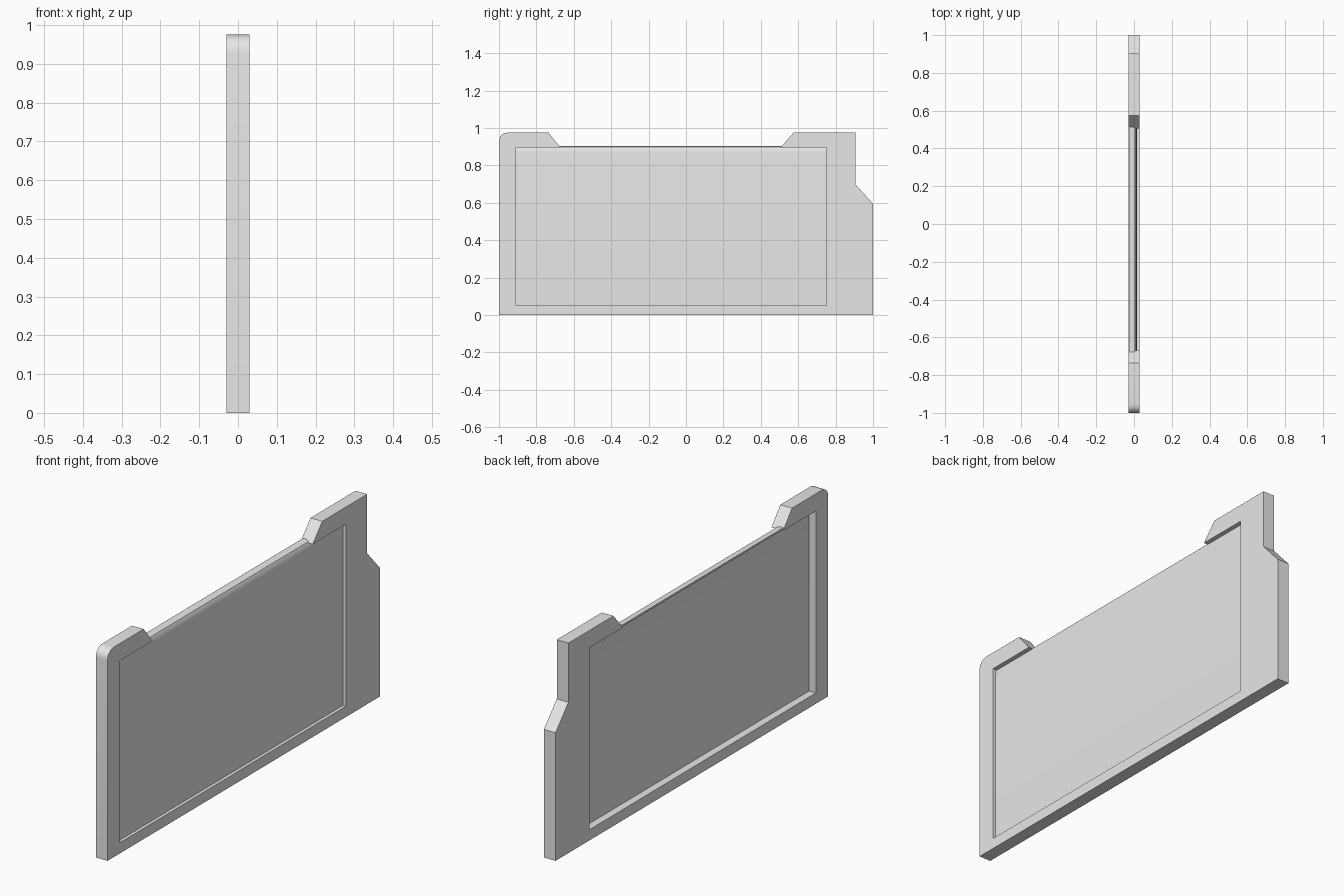
import bpy, bmesh
from math import radians, sin, cos
from mathutils import Vector

cube = bpy.data.objects.get("Cube")
if cube:
    bpy.data.objects.remove(cube, do_unlink=True)

GREY = (0.8, 0.8, 0.8, 1.0)
grey = bpy.data.materials.new("light grey")
grey.use_nodes = True
grey.diffuse_color = GREY
grey.node_tree.nodes["Principled BSDF"].inputs["Base Color"].default_value = GREY


def extrude_profile(name, points, offset):
    """Closed profile swept along an offset into a solid part."""
    bm = bmesh.new()
    face = bm.faces.new([bm.verts.new(p) for p in points])
    swept = bmesh.ops.extrude_face_region(bm, geom=[face], use_keep_orig=True)
    moved = [g for g in swept["geom"] if isinstance(g, bmesh.types.BMVert)]
    bmesh.ops.translate(bm, verts=moved, vec=Vector(offset))
    bmesh.ops.recalc_face_normals(bm, faces=bm.faces)
    mesh = bpy.data.meshes.new(name)
    bm.to_mesh(mesh)
    bm.free()
    mesh.materials.append(grey)
    obj = bpy.data.objects.new(name, mesh)
    bpy.context.collection.objects.link(obj)
    bpy.ops.object.select_all(action="DESELECT")
    obj.select_set(True)
    bpy.context.view_layer.objects.active = obj
    bpy.ops.object.shade_smooth_by_angle(angle=radians(35))
    return obj


# Frame: one open-topped outline with two sloped tabs and a notched back edge
radius = 0.045
corner = [(-1 + radius - radius * sin(radians(a)),
           0.975 - radius + radius * cos(radians(a))) for a in range(0, 91, 15)]
outline = [(-1, 0), (1, 0), (1, 0.595), (0.905, 0.70), (0.905, 0.975),
           (0.575, 0.975), (0.505, 0.895), (0.75, 0.895), (0.75, 0.05),
           (-0.91, 0.05), (-0.91, 0.895), (-0.67, 0.895), (-0.735, 0.975)] + corner
extrude_profile("frame", [(-0.03, y, z) for y, z in outline], (0.06, 0, 0))

# Panel: thin recessed sheet whose top edge curls over
sheet = [(0.015, 0.05), (0.015, 0.87), (0.013, 0.887), (0.006, 0.9),
         (-0.006, 0.905), (-0.026, 0.905), (-0.026, 0.897), (-0.006, 0.895),
         (0.003, 0.885), (0.005, 0.87), (0.005, 0.05)]
extrude_profile("panel", [(x, -0.91, z) for x, z in sheet], (0, 1.66, 0))
